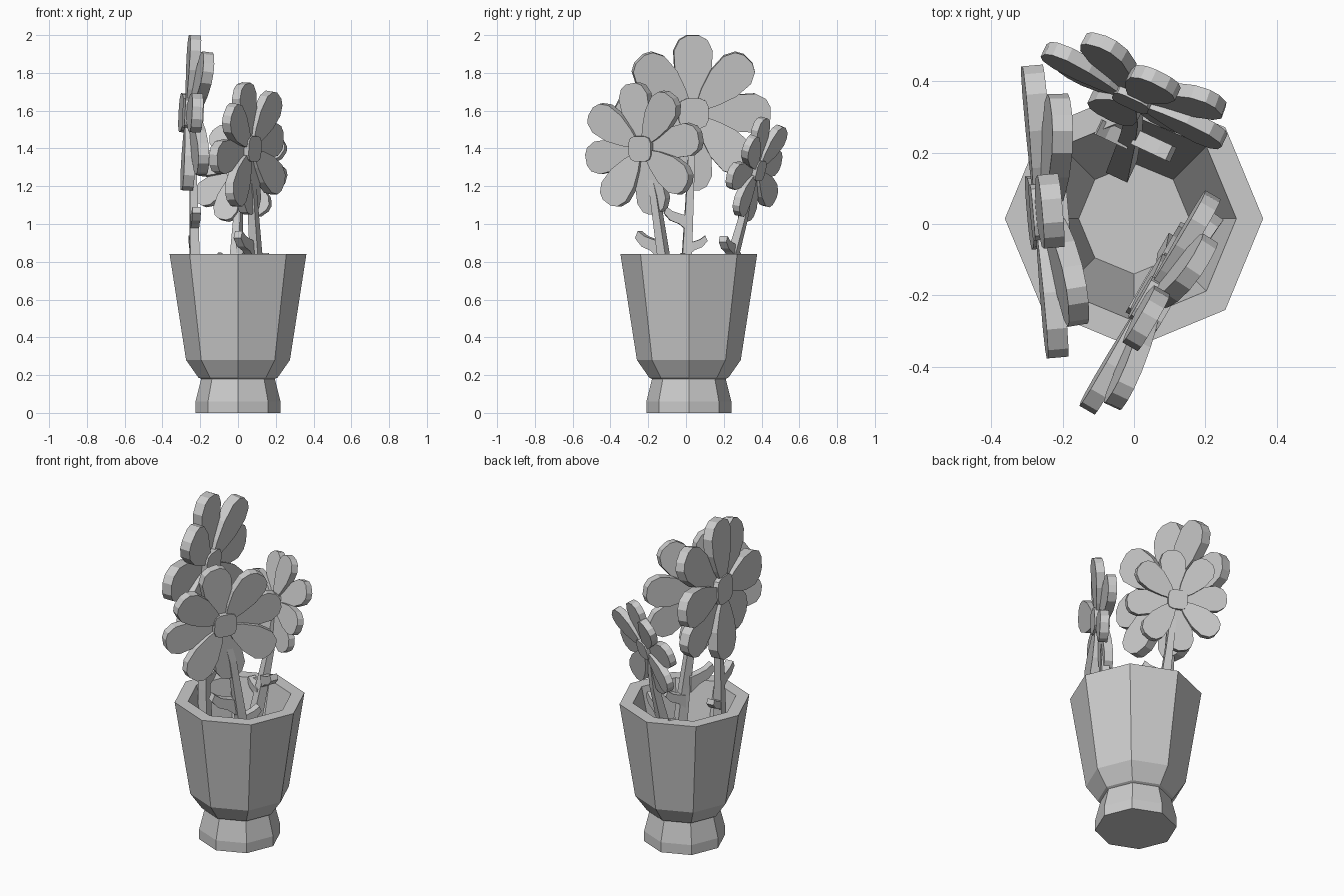
import bpy, bmesh, math
from mathutils import Vector, Matrix

if "Cube" in bpy.data.objects:
    bpy.data.objects.remove(bpy.data.objects["Cube"])


def make_object(name, bm):
    bmesh.ops.recalc_face_normals(bm, faces=bm.faces)
    me = bpy.data.meshes.new(name)
    bm.to_mesh(me)
    bm.free()
    ob = bpy.data.objects.new(name, me)
    bpy.context.collection.objects.link(ob)
    return ob


def loft(bm, rings):
    """Skin a list of vertex rings and cap both ends."""
    rs = [[bm.verts.new(p) for p in ring] for ring in rings]
    for a, b in zip(rs, rs[1:]):
        n = len(a)
        for i in range(n):
            bm.faces.new((a[i], a[(i + 1) % n], b[(i + 1) % n], b[i]))
    bm.faces.new(rs[0][::-1])
    bm.faces.new(rs[-1])


def prism(bm, outline, thick, mat):
    """Flat outline extruded evenly to both sides of its plane."""
    loft(bm, [[mat @ Vector((x, y, z)) for x, y in outline]
              for z in (-thick / 2, thick / 2)])


# pot: octagonal profile, outside then down the inside
pot_profile = [(0.225, 0), (0.225, 0.06), (0.195, 0.18), (0.21, 0.187), (0.275, 0.28),
               (0.362, 0.84), (0.287, 0.84), (0.155, 0.26)]
bm = bmesh.new()
loft(bm, [[(r * math.cos(i * math.pi / 4), 0.015 + r * math.sin(i * math.pi / 4), z)
           for i in range(8)] for r, z in pot_profile])
make_object("pot", bm)

# unit petal along +x, half outline mirrored
half = [(0.12, 0.06), (0.3, 0.15), (0.55, 0.235), (0.8, 0.25), (0.94, 0.18), (0.995, 0.08)]
petal = half + [(x, -y) for x, y in reversed(half)]
# rounded square centre
core = [(0.19, 0.09), (0.16, 0.16), (0.09, 0.19)]
core_outline = []
for k in range(4):
    c, s = math.cos(k * math.pi / 2), math.sin(k * math.pi / 2)
    core_outline += [(c * x - s * y, s * x + c * y) for x, y in core]
# hooked leaf growing to +x
leaf = [(0, -0.05), (0.05, -0.01), (0.1, 0.01), (0.135, 0.05), (0.12, 0.085),
        (0.085, 0.06), (0.04, 0.045), (0, 0.035)]


def flower(name, centre, azimuth, droop, size, phase, stem_pts, leaves):
    az, t = math.radians(azimuth), math.radians(droop)
    n = Vector((math.cos(az) * math.cos(t), math.sin(az) * math.cos(t), -math.sin(t)))
    u = Vector((-math.sin(az), math.cos(az), 0))
    v = n.cross(u)
    frame = Matrix((u, v, n)).transposed().to_4x4()
    head = Matrix.Translation(centre) @ frame @ Matrix.Scale(size, 4)

    # eight petals in two alternating layers, the front layer bent forward
    bm = bmesh.new()
    for i in range(8):
        m = head @ Matrix.Rotation(math.radians(phase - i * 45), 4, 'Z')
        if i % 2:
            m = m @ Matrix.Translation((0, 0, 0.03)) @ Matrix.Rotation(-math.radians(6), 4, 'Y')
        prism(bm, petal, 0.14, m)
    make_object(name + "_petals", bm)

    bm = bmesh.new()
    prism(bm, core_outline, 0.24, head @ Matrix.Translation((0, 0, 0.03)))
    make_object(name + "_centre", bm)

    # square stem, widening downward
    hn = Vector((math.cos(az), math.sin(az), 0))
    rings = []
    for p, w in zip(stem_pts, (0.017, 0.02, 0.025, 0.033)):
        rings.append([Vector(p) + u * a * w + hn * b * w
                      for a, b in ((1, 1), (-1, 1), (-1, -1), (1, -1))])
    bm = bmesh.new()
    loft(bm, rings)
    make_object(name + "_stem", bm)

    # one leaf on each side of the stem
    up = Matrix((u, Vector((0, 0, 1)), hn)).transposed().to_4x4()
    bm = bmesh.new()
    for pos, side, s in leaves:
        prism(bm, leaf, 0.045 / s, Matrix.Translation(pos) @ up
              @ Matrix.Diagonal((side * s, s, s, 1)))
    make_object(name + "_leaves", bm)


flower("tall_flower", (-0.25, 0.035, 1.588), 5, 3, 0.413, 90,
       [(-0.25, 0.035, 1.55), (-0.235, 0.02, 1.15), (-0.23, 0.005, 0.84), (-0.215, 0.0, 0.47)],
       [((-0.23, 0.01, 1.01), -1, 0.95), ((-0.23, 0.005, 0.87), 1, 0.8)])
flower("front_flower", (0.045, -0.22, 1.4), -30, 3, 0.352, 100,
       [(0.045, -0.21, 1.36), (0.075, -0.165, 1.15), (0.095, -0.12, 0.84), (0.11, -0.07, 0.46)],
       [((0.07, -0.13, 0.87), -1, 1.1), ((0.09, -0.11, 0.77), 1, 0.9)])
flower("back_flower", (0.0, 0.36, 1.29), 65, 15, 0.285, 100,
       [(0.0, 0.345, 1.26), (0.0, 0.3, 1.02), (-0.01, 0.25, 0.84), (-0.035, 0.16, 0.5)],
       [((0.0, 0.245, 0.86), -1, 0.9), ((-0.01, 0.23, 0.78), 1, 0.8)])
